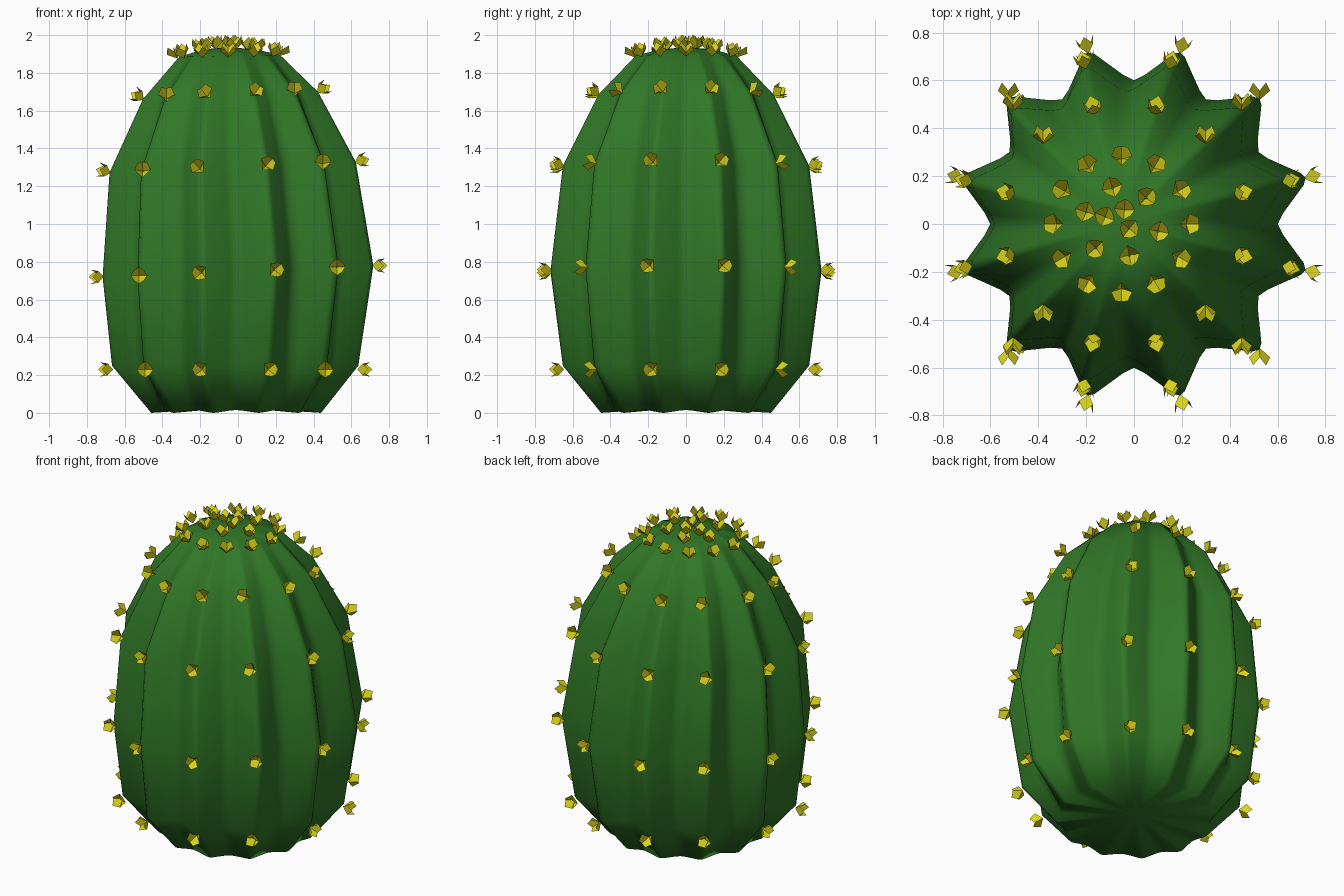
import bpy, bmesh
from math import sin, cos, radians, pi
from mathutils import Vector, Quaternion

cube = bpy.data.objects.get("Cube")
if cube:
    bpy.data.objects.remove(cube, do_unlink=True)

RIBS = 12


def material(name, rgb):
    m = bpy.data.materials.new(name)
    m.use_nodes = True
    m.diffuse_color = (*rgb, 1)
    m.node_tree.nodes["Principled BSDF"].inputs["Base Color"].default_value = (*rgb, 1)
    return m


def make_object(name, bm, mat):
    mesh = bpy.data.meshes.new(name)
    bm.to_mesh(mesh)
    bm.free()
    mesh.materials.append(mat)
    ob = bpy.data.objects.new(name, mesh)
    bpy.context.collection.objects.link(ob)
    return ob


green = material("cactus green", (0.03, 0.185, 0.02))
yellow = material("spine yellow", (0.70, 0.66, 0.01))

# Body: stacked star rings (height, rib radius, valley ratio, x offset, tilt)
RINGS = [
    (0.0, 0.465, 0.95, -0.01, 0.0),
    (0.25, 0.675, 0.84, -0.015, 0.0),
    (0.75, 0.742, 0.81, 0.0, 0.042),
    (1.30, 0.675, 0.82, -0.028, 0.042),
    (1.68, 0.480, 0.87, -0.04, 0.042),
    (1.89, 0.275, 0.94, -0.045, 0.02),
    (1.925, 0.14, 0.98, -0.045, 0.0),
]
# One rib section: angle from the crest, share of the rib depth
SECTION = [(-2, 0.1), (0, 0), (2, 0.1), (11, 0.84), (15, 1), (19, 0.84)]

bm = bmesh.new()
loops = []
for z, r, ratio, cx, tilt in RINGS:
    loop = []
    for rib in range(RIBS):
        for offset, depth in SECTION:
            a = radians(15 + 30 * rib + offset)
            rad = r * (1 - (1 - ratio) * depth)
            x = rad * cos(a)
            lift = 0.015 * depth if z == 0 else 0
            loop.append(bm.verts.new((x + cx, rad * sin(a), z + tilt * x + lift)))
    loops.append(loop)
n = len(loops[0])
for low, high in zip(loops, loops[1:]):
    for i in range(n):
        j = (i + 1) % n
        bm.faces.new((low[i], low[j], high[j], high[i]))
base = bm.verts.new((-0.01, 0, 0.03))
crown = bm.verts.new((-0.045, 0, 1.935))
for i in range(n):
    j = (i + 1) % n
    bm.faces.new((loops[0][j], loops[0][i], base))
    bm.faces.new((loops[-1][i], loops[-1][j], crown))
body = make_object("cactus_body", bm, green)
for p in body.data.polygons:
    p.use_smooth = True


# Spines: small open cups of four folded petals
def add_spine(bm, pos, axis, spin=0.0):
    axis = Vector(axis).normalized()
    rot = axis.to_track_quat('Z', 'Y') @ Quaternion((0, 0, 1), spin)
    pos = Vector(pos) - axis * 0.006

    def vert(r, a, h):
        return bm.verts.new(pos + rot @ Vector((r * cos(a), r * sin(a), h)))

    root = vert(0, 0, 0)
    folds = [vert(0.044, k * pi / 2, 0.038) for k in range(4)]
    tips = [vert(0.038, (k + 0.5) * pi / 2, 0.072) for k in range(4)]
    for k in range(4):
        bm.faces.new((root, folds[k], tips[k], folds[(k + 1) % 4]))


bm = bmesh.new()
# Rows along the ribs, with outward lean in degrees
for (z, r, ratio, cx, tilt), lean in zip(RINGS[1:5], (0, 0, 15, 32)):
    z = 0.23 if z < 0.3 else z
    for rib in range(RIBS):
        a = radians(15 + 30 * rib)
        x, y = r * cos(a), r * sin(a)
        diagonal = rib % 3 == 1
        flat = Vector((0, 1 if y > 0 else -1, 0)) if diagonal else Vector((cos(a), sin(a), 0))
        axis = flat * cos(radians(lean)) + Vector((0, 0, sin(radians(lean))))
        add_spine(bm, (x + cx, y, z + tilt * x), axis, 0 if diagonal else pi / 4)

# Ring around the crown
for k in range(RIBS):
    a = radians(30 * k)
    x, y = 0.272 * cos(a), 0.272 * sin(a)
    add_spine(bm, (x - 0.052, y, 1.888 + 0.02 * x), (0.4 * cos(a), 0.4 * sin(a), 1))

# Cluster on the crown
for x, y in [(-0.09, 0.15), (0.05, 0.11), (-0.04, 0.06), (-0.2, 0.05), (-0.12, 0.03),
             (-0.02, -0.02), (-0.16, -0.1), (-0.02, -0.13), (0.1, -0.03)]:
    d = Vector((x + 0.045, y, 0))
    add_spine(bm, (x, y, 1.936 - 0.7 * d.length ** 2), (d.x * 0.7, d.y * 0.7, 1))
make_object("cactus_spines", bm, yellow)
